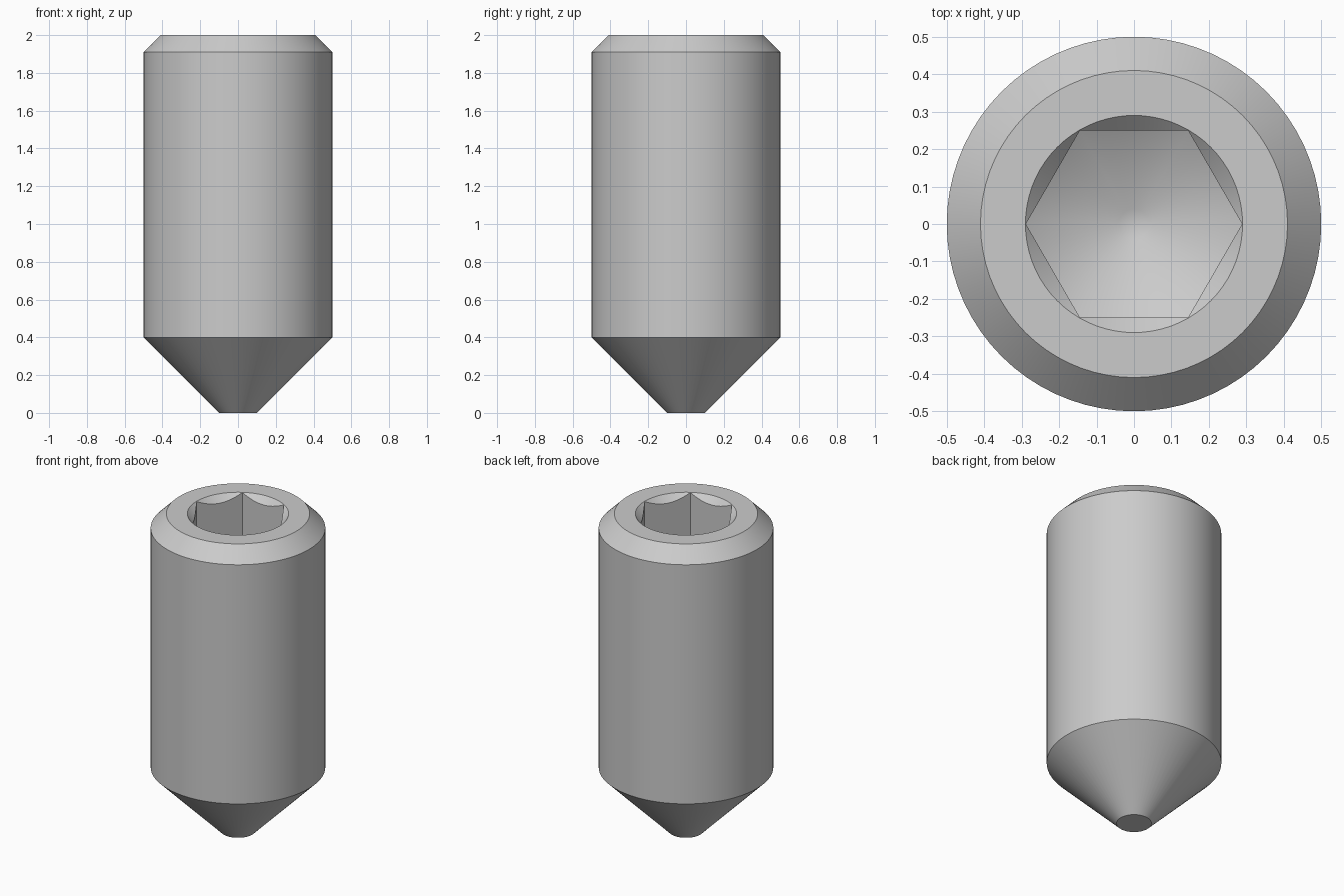
import bpy
import bmesh
import math

default = bpy.data.objects.get("Cube")
if default:
    bpy.data.objects.remove(default, do_unlink=True)

SEGMENTS = 72          # multiple of six, so the socket corners land on columns
TOP = 2.0
SOCKET_APOTHEM = 0.25
RIM = 0.29
FLOOR = 1.32           # lowest point of the drilled socket floor
TIP = 0.04             # flat centre of the drilled floor


def hex_radius(angle):
    """Distance from the axis to the hexagon wall, corners on the x axis."""
    sector = math.pi / 3
    return SOCKET_APOTHEM / math.cos(angle % sector - sector / 2)


def circle(radius, z):
    return lambda angle: (radius, z)


def chamfer_edge(angle):
    # 45 degree countersink meeting the hexagon walls in scallops
    r = hex_radius(angle)
    return r, TOP - (RIM - r)


def floor_edge(angle):
    # drilled cone meeting the hexagon walls
    r = hex_radius(angle)
    return r, FLOOR + (r - TIP) * math.tan(math.radians(30))


# Rings from the point, up the outside, and down into the socket
rings = [
    circle(0.1, 0), circle(0.5, 0.4), circle(0.5, 1.91), circle(0.41, TOP),
    circle(RIM, TOP), chamfer_edge, floor_edge, circle(TIP, FLOOR),
]

bm = bmesh.new()
loops = []
for ring in rings:
    loop = []
    for i in range(SEGMENTS):
        a = math.tau * i / SEGMENTS
        r, z = ring(a)
        loop.append(bm.verts.new((r * math.cos(a), r * math.sin(a), z)))
    loops.append(loop)

for low, high in zip(loops, loops[1:]):
    for i in range(SEGMENTS):
        j = (i + 1) % SEGMENTS
        bm.faces.new((low[i], low[j], high[j], high[i]))

# Flat ends: the blunt point and the centre of the socket floor
bm.faces.new(loops[0][::-1])
bm.faces.new(loops[-1])
bmesh.ops.recalc_face_normals(bm, faces=bm.faces)

mesh = bpy.data.meshes.new("set_screw")
bm.to_mesh(mesh)
bm.free()
screw = bpy.data.objects.new("set_screw", mesh)
bpy.context.collection.objects.link(screw)

# Plain grey steel
steel = bpy.data.materials.new("grey steel")
steel.use_nodes = True
colour = (0.6, 0.6, 0.6, 1)
steel.diffuse_color = colour
steel.node_tree.nodes["Principled BSDF"].inputs["Base Color"].default_value = colour
mesh.materials.append(steel)

# Smooth round walls, crisp edges
bpy.ops.object.select_all(action="DESELECT")
screw.select_set(True)
bpy.context.view_layer.objects.active = screw
bpy.ops.object.shade_smooth_by_angle(angle=math.radians(35))
